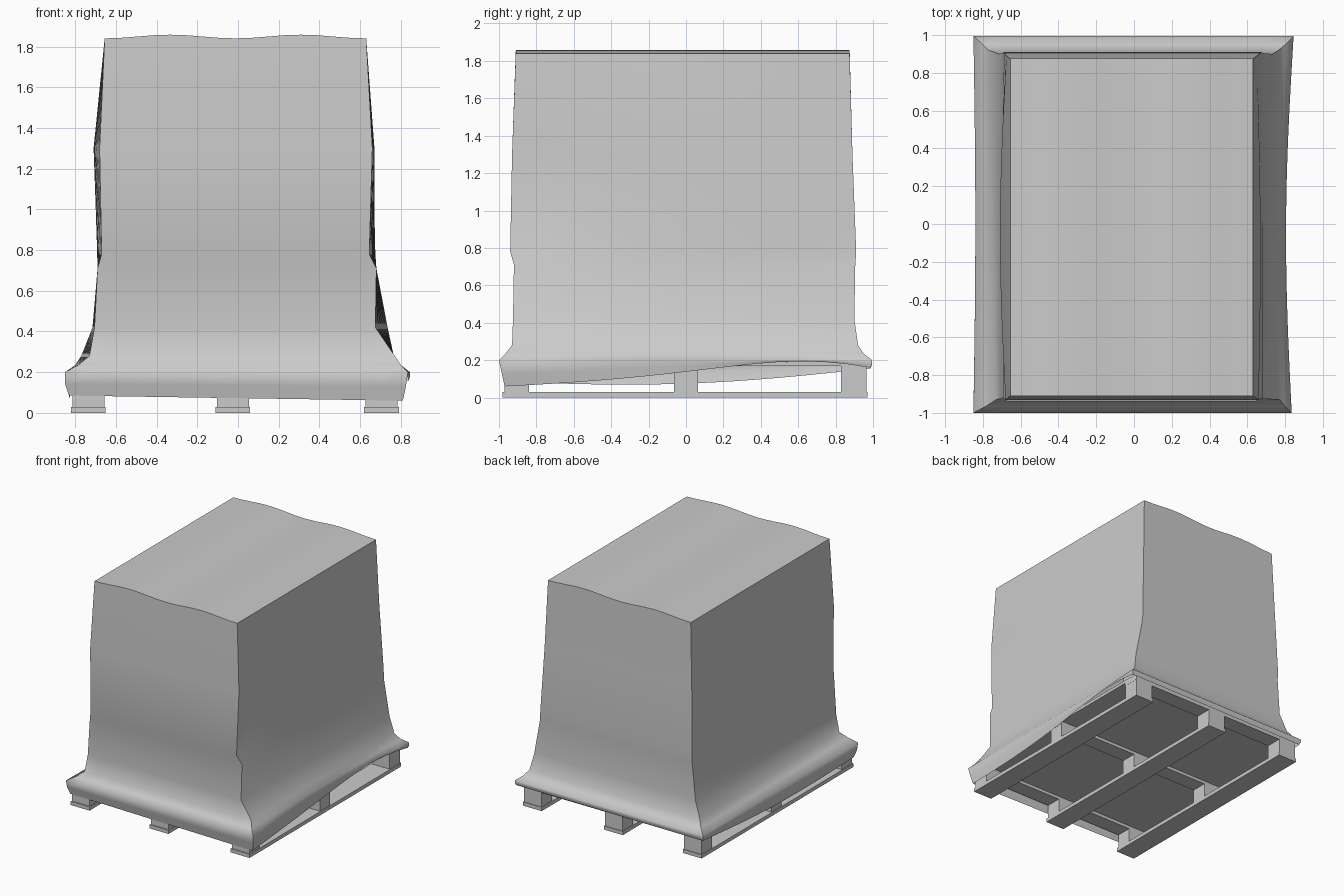
import bpy, bmesh
from math import sin, pi

default = bpy.data.objects.get("Cube")
if default:
    bpy.data.objects.remove(default, do_unlink=True)

grey = bpy.data.materials.new("plain grey")
grey.use_nodes = True
colour = (0.6, 0.6, 0.6, 1)
grey.diffuse_color = colour
grey.node_tree.nodes["Principled BSDF"].inputs["Base Color"].default_value = colour


def finish(bm, name):
    mesh = bpy.data.meshes.new(name)
    bm.to_mesh(mesh)
    bm.free()
    mesh.materials.append(grey)
    obj = bpy.data.objects.new(name, mesh)
    bpy.context.collection.objects.link(obj)
    return obj


def box(name, x_range, y_range, z_range):
    bm = bmesh.new()
    bmesh.ops.create_cube(bm, size=1)
    for v in bm.verts:
        for axis, (low, high) in enumerate((x_range, y_range, z_range)):
            v.co[axis] = low if v.co[axis] < 0 else high
    return finish(bm, name)


# Pallet: runners, blocks, cross boards and deck boards
runner_x = {"left": (.62, .79), "middle": (-.11, .06), "right": (-.82, -.65)}
row_y = {"front": (-.97, -.84), "centre": (-.065, .065), "back": (.83, .965)}
for side, xs in runner_x.items():
    box(side + "_runner", xs, (-.98, .97), (0, .03))
    for row, ys in row_y.items():
        box(f"{row}_{side}_block", (xs[0] + .006, xs[1] - .006), ys, (.03, .145))
for row, ys in row_y.items():
    box(row + "_cross_board", (-.81, .785), ys, (.145, .17))
box("deck", (-.81, .785), (-.97, .965), (.17, .195))

# Cover corner profiles, from the hem up to the top
levels = [0, 0, .20, .235, .28, .42, .71, .78, 1.3, 1.84]
front_y = [-.97, -.985, -1, -.965, -.93, -.925, -.92, -.94, -.93, -.91]
back_y = [.985, .995, .995, .95, .92, .90, .905, .91, .89, .875]
front_left = [.81, .825, .835, .80, .77, .675, .68, .645, .66, .63]
front_right = [-.83, -.85, -.85, -.785, -.73, -.705, -.69, -.67, -.68, -.655]
back_left = [.84, .845, .845, .80, .765, .735, .68, .675, .65, .63]
back_right = [-.84, -.85, -.85, -.80, -.77, -.715, -.69, -.69, -.675, -.655]
left_bulge = [-.03, -.035, -.035, 0, 0, 0, 0, .01, .015, 0]
right_bulge = [.01, .01, .01, 0, 0, 0, 0, -.01, -.032, 0]
STEPS = 16
TOP = len(levels) - 1


def mix(a, b, t):
    return a + (b - a) * t


def height(k, hem):
    return hem if k == 0 else (hem + levels[2]) / 2 if k == 1 else levels[k]


def wave(t):
    return .018 * sin(2 * pi * t) ** 2


def front(t, k):
    z = height(k, mix(.085, .06, t)) + (wave(t) if k == TOP else 0)
    return mix(front_right[k], front_left[k], t), front_y[k], z


def back(t, k):
    z = height(k, mix(.155, .16, t)) + (wave(t) if k == TOP else 0)
    return mix(back_right[k], back_left[k], t), back_y[k], z


def left(t, k):
    hem = mix(.06, .16, t) + .055 * sin(pi * t ** 2.5)
    x = mix(front_left[k], back_left[k], t) + left_bulge[k] * sin(pi * t)
    return x, mix(front_y[k], back_y[k], t), height(k, hem)


def right(t, k):
    hem = mix(.085, .155, t) - .045 * sin(pi * t)
    x = mix(front_right[k], back_right[k], t) + right_bulge[k] * sin(pi * t)
    return x, mix(front_y[k], back_y[k], t), height(k, hem)


def top(t, k):
    x, y, z = front(t, TOP)
    return x, mix(y, back_y[TOP], k / STEPS), z


# Draped cover: five patches, welded, with hard edges only where patches meet
bm = bmesh.new()
patch_id = bm.faces.layers.int.new("patch")
for index, (patch, rows, flip) in enumerate((
        (front, TOP, False), (left, TOP, False), (back, TOP, True),
        (right, TOP, True), (top, STEPS, False))):
    grid = [[bm.verts.new(patch(i / STEPS, k)) for i in range(STEPS + 1)]
            for k in range(rows + 1)]
    for k in range(rows):
        for i in range(STEPS):
            quad = [grid[k][i], grid[k][i + 1], grid[k + 1][i + 1], grid[k + 1][i]]
            face = bm.faces.new(quad[::-1] if flip else quad)
            face[patch_id] = index
            face.smooth = True
bmesh.ops.remove_doubles(bm, verts=bm.verts, dist=.0005)
for edge in bm.edges:
    edge.smooth = len({f[patch_id] for f in edge.link_faces}) < 2
finish(bm, "draped_cover")
